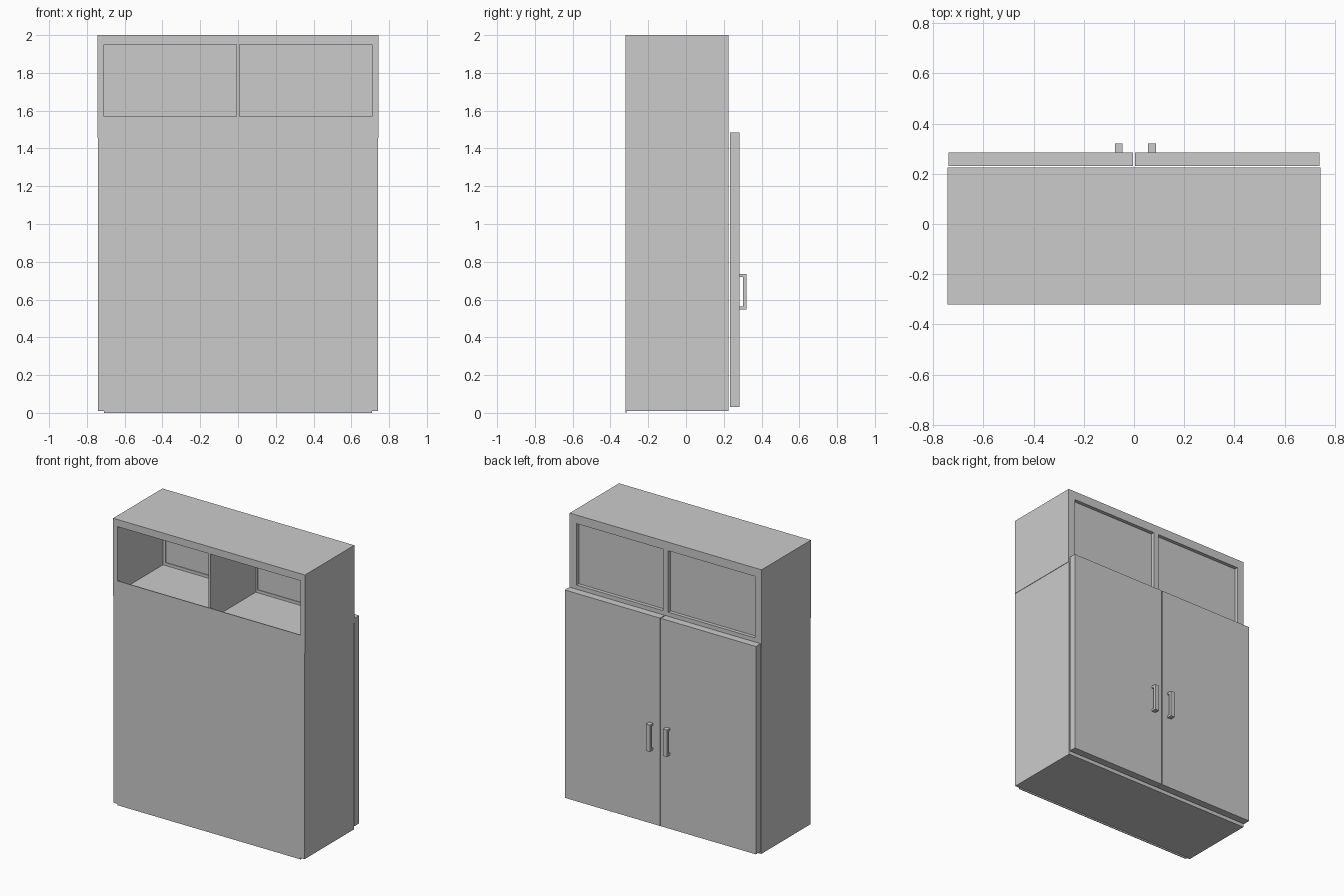
import bpy

if "Cube" in bpy.data.objects:
    bpy.data.objects.remove(bpy.data.objects["Cube"])


def box(name, x, y, z):
    """Axis-aligned box from (min, max) ranges."""
    bpy.ops.mesh.primitive_cube_add(
        size=1, location=[(a + b) / 2 for a, b in (x, y, z)])
    ob = bpy.context.object
    ob.name = name
    ob.scale = [b - a for a, b in (x, y, z)]
    bpy.ops.object.transform_apply(location=False, rotation=False, scale=True)
    return ob


def mirrored_range(s, a, b):
    return tuple(sorted((s * a, s * b)))


FRONT, BACK = -0.32, 0.225
DEPTH = (FRONT, BACK)

# Side walls: lower cabinet and slightly wider upper cabinet
for s, side in ((-1, "left"), (1, "right")):
    box(f"{side}_lower_side", mirrored_range(s, 0.71, 0.74), DEPTH, (0.01, 1.455))
    box(f"{side}_upper_side", mirrored_range(s, 0.71, 0.743), DEPTH, (1.455, 2.0))

# Horizontal boards
box("top_board", (-0.71, 0.71), DEPTH, (1.95, 2.0))
box("middle_board", (-0.71, 0.71), DEPTH, (1.455, 1.49))
box("bottom_board", (-0.71, 0.71), DEPTH, (0.01, 0.04))

# Thin panel closing the lower part and overlapping the upper openings
box("cover_panel", (-0.71, 0.71), (FRONT, FRONT + 0.006), (0.0, 1.57))

# Interior divider and shelves
box("lower_divider", (-0.23, -0.2), (FRONT + 0.006, BACK), (0.04, 1.455))
for i, z in enumerate((0.37, 0.70, 1.06)):
    box(f"shelf_{i + 1}", (-0.71, -0.23), (FRONT + 0.006, BACK - 0.01), (z, z + 0.03))
box("upper_divider", (-0.008, 0.008), (FRONT + 0.006, BACK), (1.49, 1.95))

for s, side in ((-1, "left"), (1, "right")):
    # Upper window: frame strips and recessed pane
    wy = (0.185, BACK)
    box(f"{side}_window_outer_stile", mirrored_range(s, 0.69, 0.71), wy, (1.49, 1.95))
    box(f"{side}_window_inner_stile", mirrored_range(s, 0.008, 0.02), wy, (1.49, 1.95))
    box(f"{side}_window_bottom_rail", mirrored_range(s, 0.02, 0.69), wy, (1.49, 1.51))
    box(f"{side}_window_top_rail", mirrored_range(s, 0.02, 0.69), wy, (1.94, 1.95))
    box(f"{side}_window_pane", mirrored_range(s, 0.02, 0.69), (0.19, 0.2), (1.51, 1.94))

    # Lower door
    box(f"{side}_door", mirrored_range(s, 0.003, 0.74), (0.232, 0.284), (0.03, 1.485))

    # Door handle: grip bar on two posts
    hx = (-0.076, -0.045) if s < 0 else (0.056, 0.087)
    box(f"{side}_handle_grip", hx, (0.303, 0.32), (0.548, 0.735))
    for z, end in ((0.548, "lower"), (0.72, "upper")):
        box(f"{side}_handle_{end}_post", hx, (0.284, 0.303), (z, z + 0.015))
